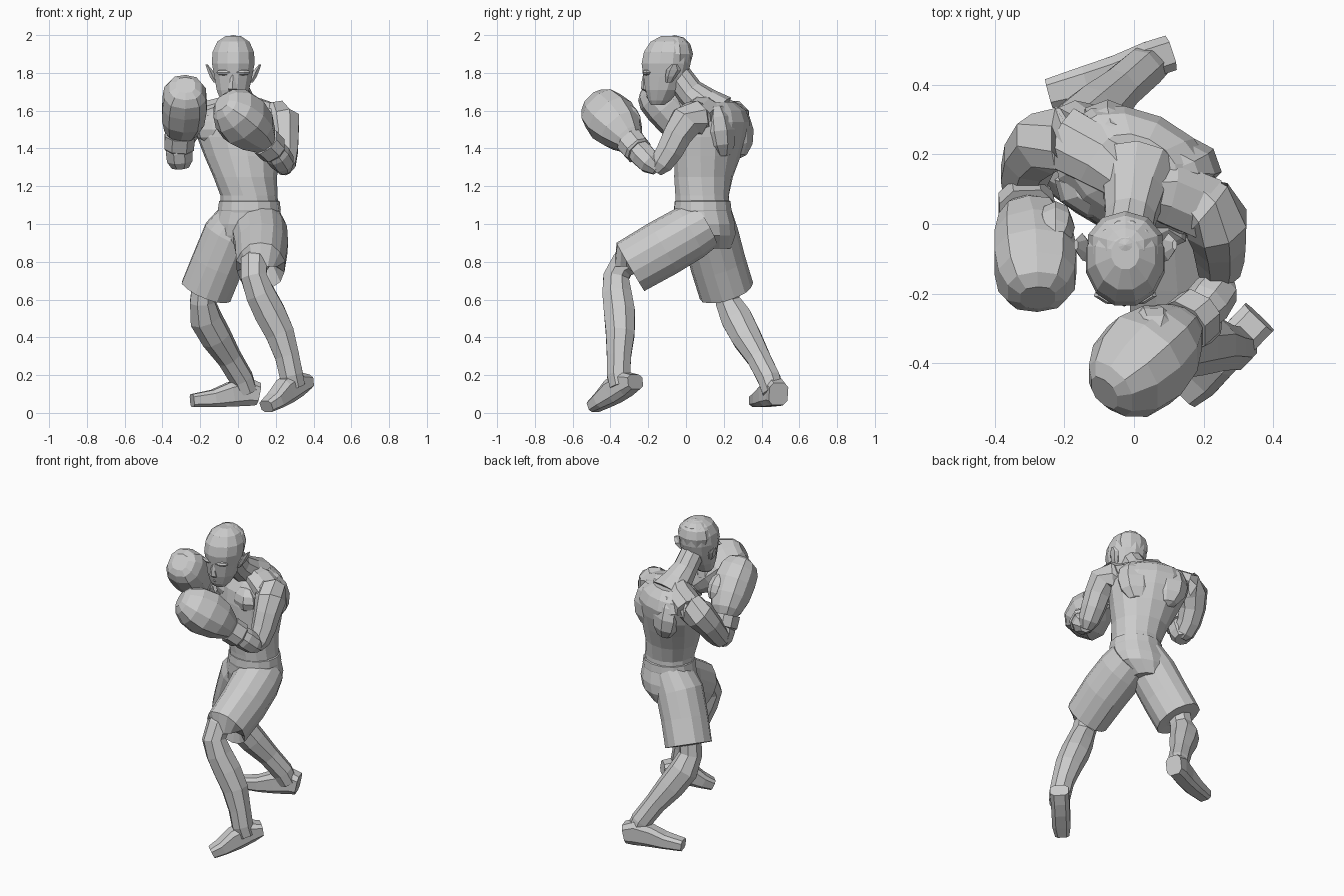
import bpy, bmesh, math
from mathutils import Vector, Matrix

X, Z = Vector((1, 0, 0)), Vector((0, 0, 1))


def finish(name, bm):
    bmesh.ops.recalc_face_normals(bm, faces=bm.faces)
    me = bpy.data.meshes.new(name)
    bm.to_mesh(me)
    bm.free()
    ob = bpy.data.objects.new(name, me)
    bpy.context.collection.objects.link(ob)
    return ob


def loft(name, rings, n=8, ref=X, p=1.0, flat=None, pleat=0.0):
    """Skin through rings (x, y, z, ru[, rv]); flat = list of yaw angles for level rings."""
    bm = bmesh.new()
    pts = [Vector(r[:3]) for r in rings]
    loops = []
    for i, r in enumerate(rings):
        if flat is not None:
            a = math.radians(flat[i])
            u, v = Vector((math.cos(a), math.sin(a), 0)), Vector((-math.sin(a), math.cos(a), 0))
        else:
            t = (pts[min(i + 1, len(pts) - 1)] - pts[max(i - 1, 0)]).normalized()
            u = (ref - t * ref.dot(t)).normalized()
            v = t.cross(u)
        ru, rv = r[3], r[4] if len(r) > 4 else r[3]
        ring = []
        for k in range(n):
            a = 2 * math.pi * (k + 0.5) / n
            c, s = math.cos(a), math.sin(a)
            f = (1 - pleat * (k % 2) * i / len(rings)) / math.cos(math.pi / n) ** p
            c = math.copysign(abs(c) ** p, c) * f
            s = math.copysign(abs(s) ** p, s) * f
            ring.append(bm.verts.new(pts[i] + u * ru * c + v * rv * s))
        loops.append(ring)
    for a, b in zip(loops, loops[1:]):
        for k in range(n):
            bm.faces.new((a[k], a[(k + 1) % n], b[(k + 1) % n], b[k]))
    bm.faces.new(loops[0][::-1])
    bm.faces.new(loops[-1])
    return finish(name, bm)


def blob(name, loc, size, yaw=0, tilt=0, seg=8, rows=6):
    bm = bmesh.new()
    m = (Matrix.Translation(loc) @ Matrix.Rotation(math.radians(yaw), 4, 'Z')
         @ Matrix.Rotation(math.radians(tilt), 4, 'X') @ Matrix.Diagonal((*size, 1)))
    bmesh.ops.create_uvsphere(bm, u_segments=seg, v_segments=rows, radius=1, matrix=m)
    return finish(name, bm)


# Torso, turned toward -x at the shoulders
loft("torso", [(.06, .088, 1.08, .152, .142), (.058, .085, 1.15, .147, .14),
               (.038, .093, 1.25, .165, .15), (.022, .115, 1.36, .2, .163),
               (.01, .135, 1.46, .23, .172), (.005, .15, 1.54, .238, .17),
               (.005, .16, 1.6, .205, .14), (.005, .16, 1.645, .12, .09)],
     n=14, p=.95, flat=[-10, -12, -17, -22, -25, -25, -25, -25])

# Chest and shoulder blade muscles laid out in the turned torso frame
R, F = Vector((.906, -.423, 0)), Vector((-.423, -.906, 0))
core = Vector((.008, .14, 0))
for side, s in (("right", -1), ("left", 1)):
    blob(side + "_pectoral", core + F * .095 + R * .09 * s + Z * 1.5, (.12, .078, .085), -25 - 8 * s)
    blob(side + "_shoulder_blade", core - F * .085 + R * .09 * s + Z * 1.49, (.13, .085, .15), -25 + 12 * s, 8, 8)

# Neck and trapezius
loft("neck", [(.01, .15, 1.58, .12), (.0, .09, 1.64, .088), (-.01, .02, 1.7, .072), (-.02, -.04, 1.78, .07)], n=10)
loft("right_trapezius", [(-.01, .11, 1.635, .055), (-.1, .19, 1.605, .058, .085), (-.21, .25, 1.57, .065, .09)], ref=Z)
loft("left_trapezius", [(0, .095, 1.635, .055), (.1, .09, 1.61, .056, .09), (.21, .045, 1.565, .06, .09)], ref=Z)

# Head
loft("head", [(-.03, -.15, 1.63, .042, .035), (-.03, -.14, 1.655, .062, .06),
              (-.027, -.125, 1.71, .086, .09), (-.025, -.11, 1.78, .1, .115),
              (-.025, -.105, 1.85, .113, .13), (-.025, -.098, 1.91, .11, .125),
              (-.025, -.09, 1.965, .085, .098), (-.025, -.085, 1.995, .04, .045)],
     n=12, flat=[0] * 8)
blob("hair", (-.025, -.06, 1.9), (.112, .097, .1), seg=10, rows=6)
loft("nose", [(-.027, -.214, 1.79, .012, .012), (-.028, -.217, 1.75, .016, .016),
              (-.028, -.21, 1.715, .024, .024), (-.028, -.197, 1.7, .018, .014)], n=6, flat=[0] * 4)
loft("mouth", [(-.06, -.182, 1.672, .01, .012), (-.028, -.194, 1.676, .013, .015), (.004, -.182, 1.672, .01, .012)],
     n=6, ref=Z)
for side, s in (("right", -1), ("left", 1)):
    blob(side + "_brow", (-.025 + .05 * s, -.21, 1.802), (.045, .02, .016), 18 * s, seg=6, rows=4)
    loft(side + "_ear", [(-.025 + .092 * s, -.09, 1.75, .012, .015), (-.025 + .108 * s, -.08, 1.78, .016, .026),
                         (-.025 + .124 * s, -.065, 1.815, .014, .034), (-.025 + .142 * s, -.06, 1.845, .006, .014)],
         n=6, flat=[0] * 4)

# Arms: upper arm with deltoid, forearm
loft("left_upper_arm", [(.15, .075, 1.55, .08), (.21, .045, 1.56, .09), (.238, .0, 1.54, .088),
                        (.245, -.045, 1.47, .076), (.247, -.085, 1.39, .07), (.245, -.13, 1.32, .06),
                        (.24, -.16, 1.28, .035)])
loft("left_forearm", [(.25, -.15, 1.29, .035), (.238, -.19, 1.325, .06), (.21, -.23, 1.365, .064),
                      (.175, -.27, 1.41, .054)])
loft("right_upper_arm", [(-.16, .23, 1.56, .08), (-.22, .245, 1.565, .088), (-.265, .23, 1.54, .088),
                         (-.3, .19, 1.47, .075), (-.315, .14, 1.4, .068), (-.315, .09, 1.345, .06),
                         (-.31, .07, 1.315, .035)])
loft("right_forearm", [(-.305, .09, 1.3, .045), (-.308, .08, 1.34, .068), (-.312, .06, 1.39, .07),
                       (-.312, .045, 1.45, .056)])

# Gloves: cuff, padded fist, thumb
loft("left_glove_cuff", [(.195, -.25, 1.385, .062), (.19, -.255, 1.39, .072), (.145, -.293, 1.435, .074)], p=.8)
loft("left_glove", [(.15, -.288, 1.43, .06), (.13, -.305, 1.45, .08), (.09, -.342, 1.495, .115),
                    (.03, -.392, 1.55, .135), (-.025, -.44, 1.6, .122), (-.068, -.472, 1.632, .085),
                    (-.085, -.485, 1.645, .05)], n=10, p=.8)
blob("left_glove_thumb", (.05, -.3, 1.55), (.075, .065, .09), 20, 20)
loft("right_glove_cuff", [(-.312, .062, 1.405, .065), (-.312, .058, 1.41, .078), (-.307, .025, 1.475, .08)], p=.8)
loft("right_glove", [(-.307, .03, 1.465, .06), (-.302, .01, 1.5, .088), (-.29, -.045, 1.56, .112),
                     (-.283, -.105, 1.632, .118), (-.28, -.16, 1.69, .11), (-.278, -.195, 1.722, .085),
                     (-.277, -.212, 1.735, .05)], n=10, p=.8)
blob("right_glove_thumb", (-.225, -.01, 1.62), (.055, .07, .09), 0, 35)

# Boxing shorts: waistband, seat and two flared legs
loft("waistband", [(.06, .088, 1.06, .16, .148), (.06, .088, 1.075, .163, .151), (.06, .088, 1.12, .157, .146),
                   (.06, .088, 1.125, .146, .138)], n=14, flat=[-10] * 4)
loft("shorts_seat", [(.06, .088, 1.08, .16, .148), (.052, .1, 1.0, .178, .158), (.04, .11, .94, .175, .15),
                     (.02, .115, .87, .1, .12)], n=14, flat=[-10] * 4)
loft("left_shorts_leg", [(.105, .1, 1.0, .135, .13), (.115, .02, .955, .145, .145), (.125, -.12, .875, .14, .15),
                         (.12, -.295, .775, .13, .146), (.12, -.295, .774, .085)], n=14, pleat=.05)
loft("right_shorts_leg", [(.02, .11, 1.05, .11, .13), (-.045, .13, .94, .14, .145), (-.11, .168, .79, .138, .146),
                          (-.17, .212, .645, .138, .146), (-.1703, .2122, .6442, .08)], n=14, pleat=.05)

# Legs
loft("left_leg", [(.115, -.2, .85, .08), (.085, -.335, .785, .07), (.083, -.37, .72, .068),
                  (.118, -.365, .63, .077), (.168, -.352, .53, .082), (.222, -.348, .42, .076),
                  (.26, -.355, .3, .064), (.282, -.357, .2, .062), (.298, -.345, .14, .058)])
loft("right_leg", [(-.13, .2, .78, .08), (-.18, .212, .66, .066), (-.188, .222, .59, .066), (-.172, .268, .5, .082),
                   (-.115, .32, .4, .078), (-.045, .385, .29, .062), (.02, .44, .18, .06), (.045, .46, .11, .055)])

# Shoes: front heel raised, rear shoe flat
loft("left_shoe", [(.36, -.268, .165, .038, .056), (.31, -.32, .155, .066, .056), (.25, -.385, .115, .066, .055),
                   (.195, -.445, .065, .044, .055), (.15, -.49, .034, .033, .043)], ref=Z, p=.6)
loft("right_shoe", [(.1, .49, .1, .06, .052), (.045, .472, .112, .075, .053), (-.04, .435, .097, .064, .053),
                    (-.13, .405, .076, .046, .052), (-.243, .375, .065, .034, .043)], ref=Z, p=.6)
